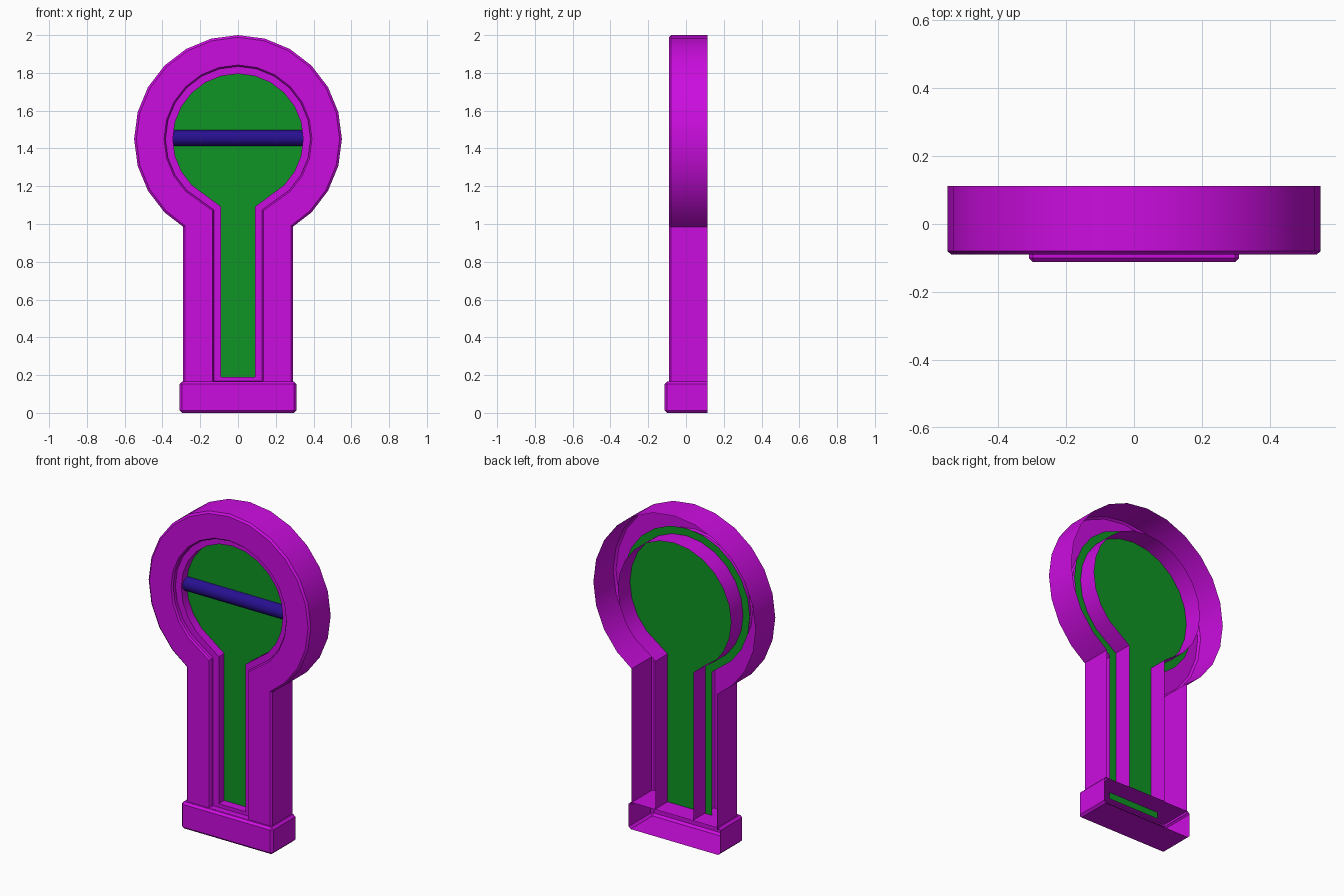
import bpy, bmesh
from math import sin, cos, pi, radians

if "Cube" in bpy.data.objects:
    bpy.data.objects.remove(bpy.data.objects["Cube"])

CENTRE = 1.45     # height of the round part's centre
BACK = 0.1125
GLASS_Y = -0.005


def material(name, rgb):
    m = bpy.data.materials.new(name)
    m.use_nodes = True
    m.diffuse_color = (*rgb, 1)
    m.node_tree.nodes["Principled BSDF"].inputs["Base Color"].default_value = (*rgb, 1)
    return m


PURPLE = material("purple frame", (0.60, 0.004, 0.74))
GREEN = material("green glass", (0.005, 0.30, 0.018))
BLUE = material("dark blue bar", (0.021, 0.005, 0.28))


def finish(bm, name, mat):
    bmesh.ops.recalc_face_normals(bm, faces=bm.faces)
    mesh = bpy.data.meshes.new(name)
    bm.to_mesh(mesh)
    bm.free()
    mesh.materials.append(mat)
    obj = bpy.data.objects.new(name, mesh)
    bpy.context.collection.objects.link(obj)
    bpy.ops.object.select_all(action="DESELECT")
    obj.select_set(True)
    bpy.context.view_layer.objects.active = obj
    bpy.ops.object.shade_smooth_by_angle(angle=radians(30))
    return obj


def keyhole(radius, half, joint, bottom):
    """Keyhole outline: a faceted arc on top of a straight stem."""
    arc = [(radius * sin(radians(a)), CENTRE + radius * cos(radians(a)))
           for a in range(-135, 136, 15)]
    return arc + [(half, joint), (half, bottom), (-half, bottom), (-half, joint)]


def loft(name, mat, sections, skip_bottom=False):
    """Join keyhole outlines placed at successive depths."""
    bm = bmesh.new()
    rings = [[bm.verts.new((x, y, z)) for x, z in pts] for pts, y in sections]
    n = len(rings[0])
    for k, (a, b) in enumerate(zip(rings, rings[1:])):
        for i in range(n):
            if skip_bottom and k == 0 and i == n - 3:
                continue
            j = (i + 1) % n
            bm.faces.new((a[i], a[j], b[j], b[i]))
    return finish(bm, name, mat)


# Outlines shared by neighbouring parts
tube = keyhole(0.384, 0.128, 1.075, 0.168)
opening = keyhole(0.345, 0.09, 1.092, 0.19)

# Outer casing, hollow and open at the back, with a chamfered front edge
loft("outer_casing", PURPLE, [
    (keyhole(0.55, 0.29, 0.985, 0.15), BACK),
    (keyhole(0.55, 0.29, 0.985, 0.15), -0.08),
    (keyhole(0.538, 0.28, 0.99, 0.15), -0.09),
    (keyhole(0.392, 0.134, 1.07, 0.166), -0.09),
    (tube, -0.08),
], skip_bottom=True)

# Inner sleeve running from the front plate to the back
loft("inner_sleeve", PURPLE, [(tube, -0.08), (tube, BACK)])

# Stepped lip holding the glass
loft("glass_lip", PURPLE, [(tube, -0.058), (opening, -0.058), (opening, GLASS_Y)])

# Glass panel, reaching a little past the sleeve
bm = bmesh.new()
bm.faces.new([bm.verts.new((x, GLASS_Y, z))
              for x, z in keyhole(0.43, 0.173, 1.045, 0.125)])
finish(bm, "glass_panel", GREEN)

# Half-round bar across the glass
bm = bmesh.new()
STEPS, R = 10, 0.043
ends = [[bm.verts.new((x, GLASS_Y - R * sin(pi * i / STEPS),
                       CENTRE + 0.005 + R * cos(pi * i / STEPS)))
         for i in range(STEPS + 1)] for x in (-0.344, 0.344)]
for i in range(STEPS):
    bm.faces.new((ends[0][i], ends[0][i + 1], ends[1][i + 1], ends[1][i]))
for end in ends:
    bm.faces.new(end)
finish(bm, "cross_bar", BLUE)

# Sill block at the foot, chamfered and open at the back
bm = bmesh.new()
bmesh.ops.create_cube(bm, size=1)
for v in bm.verts:
    v.co = (v.co.x * 0.62, v.co.y * 2 * BACK, (v.co.z + 0.5) * 0.165)
back = [f for f in bm.faces if f.calc_center_median().y > 0.1]
bmesh.ops.delete(bm, geom=back, context="FACES_ONLY")
bmesh.ops.bevel(bm, geom=[e for e in bm.edges if not e.is_boundary],
                offset=0.013, segments=1, affect="EDGES")
finish(bm, "sill_block", PURPLE)
